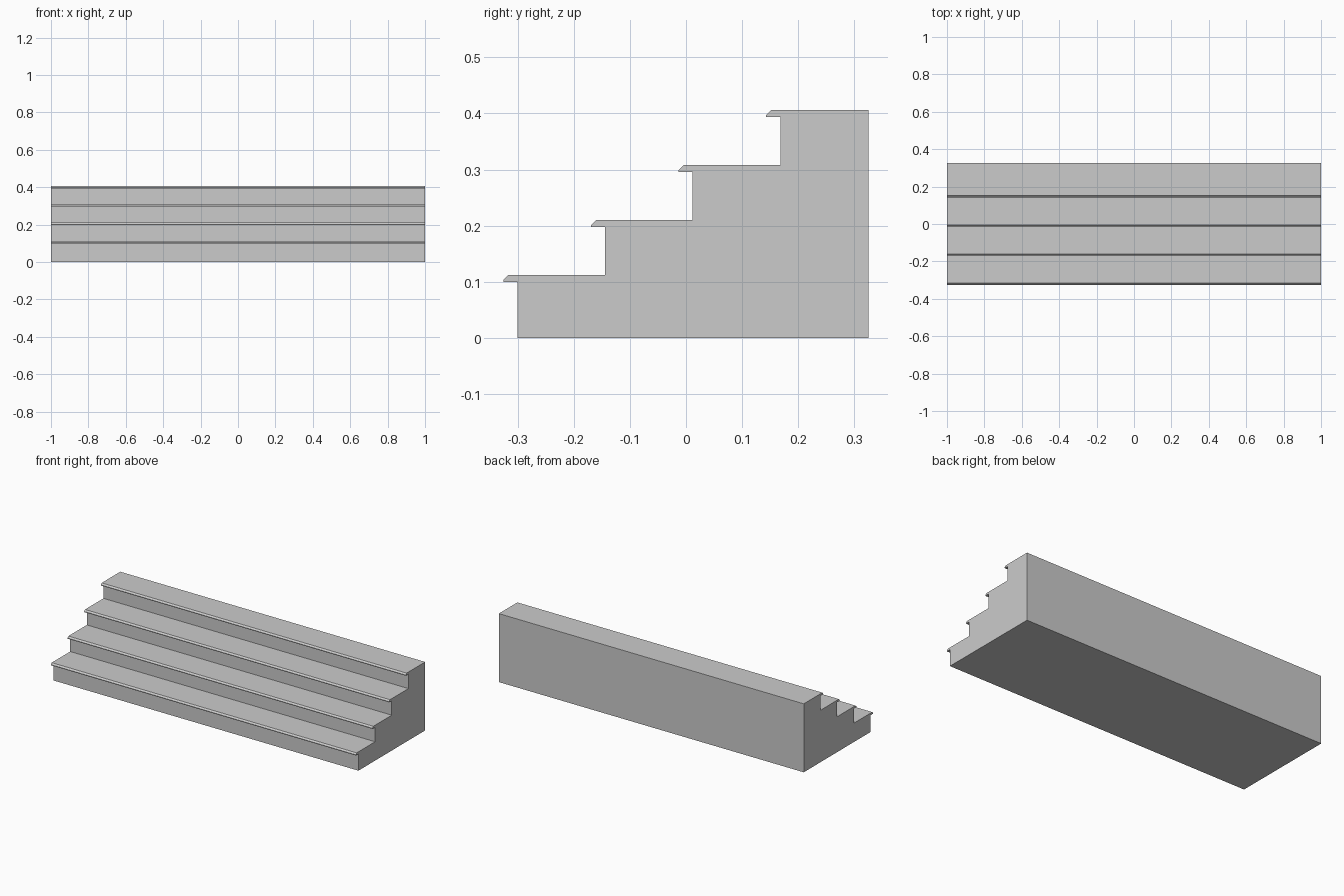
import bpy
import bmesh

cube = bpy.data.objects.get("Cube")
if cube:
    bpy.data.objects.remove(cube, do_unlink=True)

# Single stone colour
stone = bpy.data.materials.new("stone_grey")
stone.use_nodes = True
GREY = (0.6, 0.6, 0.6, 1)
stone.diffuse_color = GREY
stone.node_tree.nodes["Principled BSDF"].inputs["Base Color"].default_value = GREY

STEPS = 4
HALF_WIDTH = 1.0
FRONT, BACK = -0.3, 0.325
RUN, RISE, FIRST_TOP = 0.156, 0.098, 0.112
LIP, LIP_THICK = 0.025, 0.0125      # overhanging tread nosing
CHAMFER = 0.0085


def stair_profile():
    """Side outline (y, z): each step is a riser and a chamfered nosing."""
    points = [(BACK, 0), (FRONT, 0)]
    for i in range(STEPS):
        riser = FRONT + i * RUN
        top = FIRST_TOP + i * RISE
        tip = riser - LIP
        if i:
            points.append((riser, top - RISE))
        points += [(riser, top - LIP_THICK), (tip, top - LIP_THICK),
                   (tip, top - CHAMFER), (tip + CHAMFER, top)]
    points.append((BACK, top))
    return points


# Solid staircase: side profile extruded across the width
bm = bmesh.new()
side = bm.faces.new([bm.verts.new((-HALF_WIDTH, y, z)) for y, z in stair_profile()])
extruded = bmesh.ops.extrude_face_region(bm, geom=[side])["geom"]
bmesh.ops.translate(bm, vec=(2 * HALF_WIDTH, 0, 0),
                    verts=[v for v in extruded if isinstance(v, bmesh.types.BMVert)])
bmesh.ops.recalc_face_normals(bm, faces=bm.faces)

mesh = bpy.data.meshes.new("staircase")
bm.to_mesh(mesh)
bm.free()
mesh.materials.append(stone)
bpy.context.collection.objects.link(bpy.data.objects.new("staircase", mesh))
